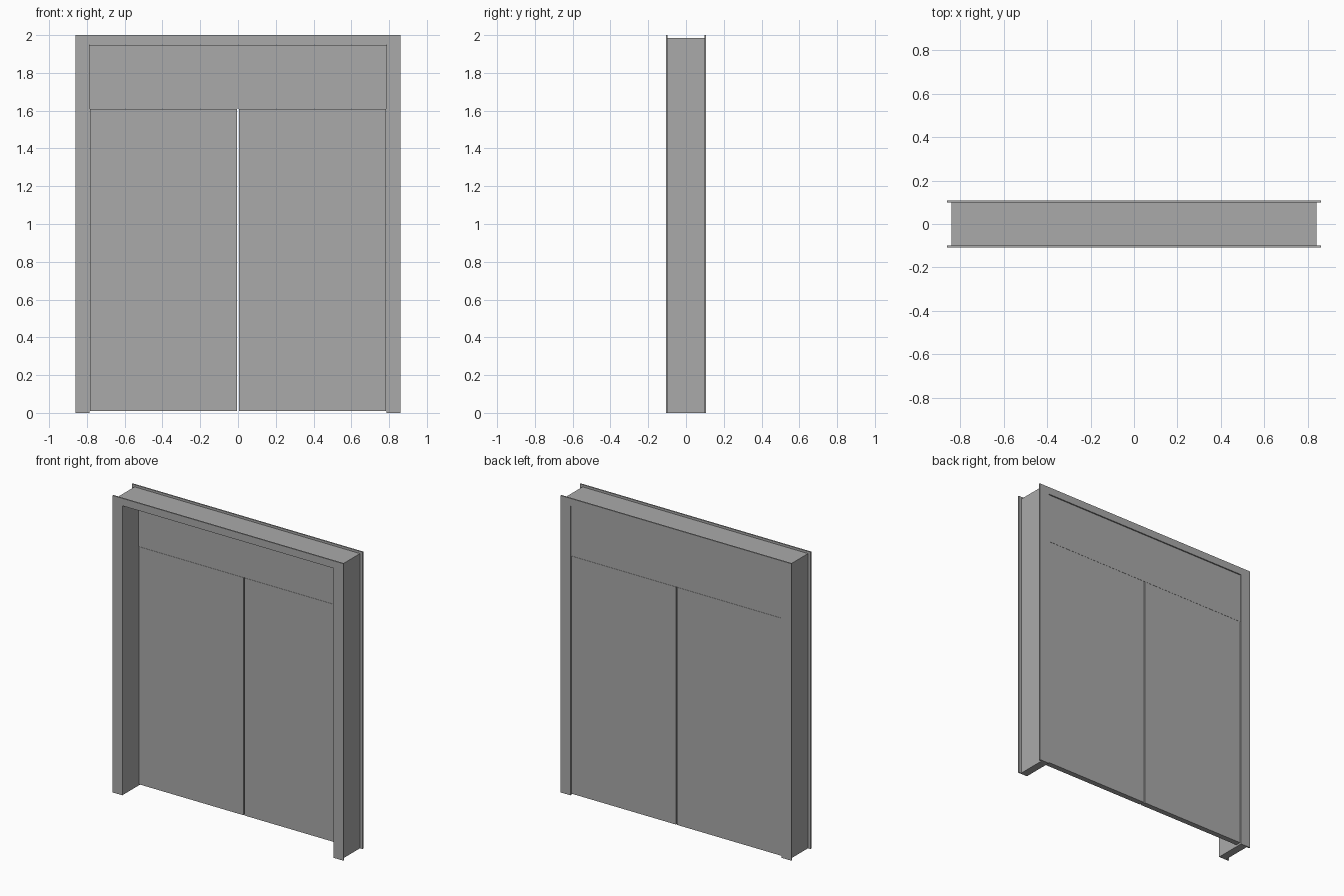
import bpy
import bmesh

cube = bpy.data.objects.get("Cube")
if cube:
    bpy.data.objects.remove(cube, do_unlink=True)

grey = bpy.data.materials.new("painted_grey")
grey.use_nodes = True
colour = (0.4, 0.4, 0.4, 1.0)
grey.diffuse_color = colour
grey.node_tree.nodes["Principled BSDF"].inputs["Base Color"].default_value = colour

HALF_DEPTH = 0.107
FLANGE = 0.009
OPEN_X, OPEN_Z = 0.787, 1.95


def extrude_profile(name, points, y0, y1):
    """Extrude an x-z outline between two depths."""
    bm = bmesh.new()
    face = bm.faces.new([bm.verts.new((x, y0, z)) for x, z in points])
    solid = bmesh.ops.extrude_face_region(bm, geom=[face])
    verts = [v for v in solid["geom"] if isinstance(v, bmesh.types.BMVert)]
    bmesh.ops.translate(bm, verts=verts, vec=(0, y1 - y0, 0))
    bmesh.ops.recalc_face_normals(bm, faces=bm.faces)
    mesh = bpy.data.meshes.new(name)
    bm.to_mesh(mesh)
    bm.free()
    mesh.materials.append(grey)
    obj = bpy.data.objects.new(name, mesh)
    bpy.context.collection.objects.link(obj)
    return obj


def portal(half_width, height):
    """Outline of an upside-down U around the door opening."""
    right = [(half_width, 0), (half_width, height)]
    inner = [(OPEN_X, OPEN_Z), (OPEN_X, 0)]
    left = [(-x, z) for x, z in reversed(right)]
    return right + left + [(-x, z) for x, z in reversed(inner)] + inner


def panel(name, x0, x1, z0, z1):
    outline = [(x0, z0), (x1, z0), (x1, z1), (x0, z1)]
    return extrude_profile(name, outline, 0.064, 0.101)


# Frame: recessed lining between wider face trims
inside = HALF_DEPTH - FLANGE
extrude_profile("frame_lining", portal(0.84, 1.985), -inside, inside)
extrude_profile("front_trim", portal(0.86, 2.0), -HALF_DEPTH, -inside)
extrude_profile("back_trim", portal(0.86, 2.0), inside, HALF_DEPTH)

# Two door leaves with a narrow gap between them
panel("left_door_leaf", 0.004, 0.784, 0.01, 1.61)
panel("right_door_leaf", -0.784, -0.004, 0.01, 1.61)

# Fixed panel above the leaves
panel("overhead_panel", -0.786, 0.786, 1.611, 1.948)
